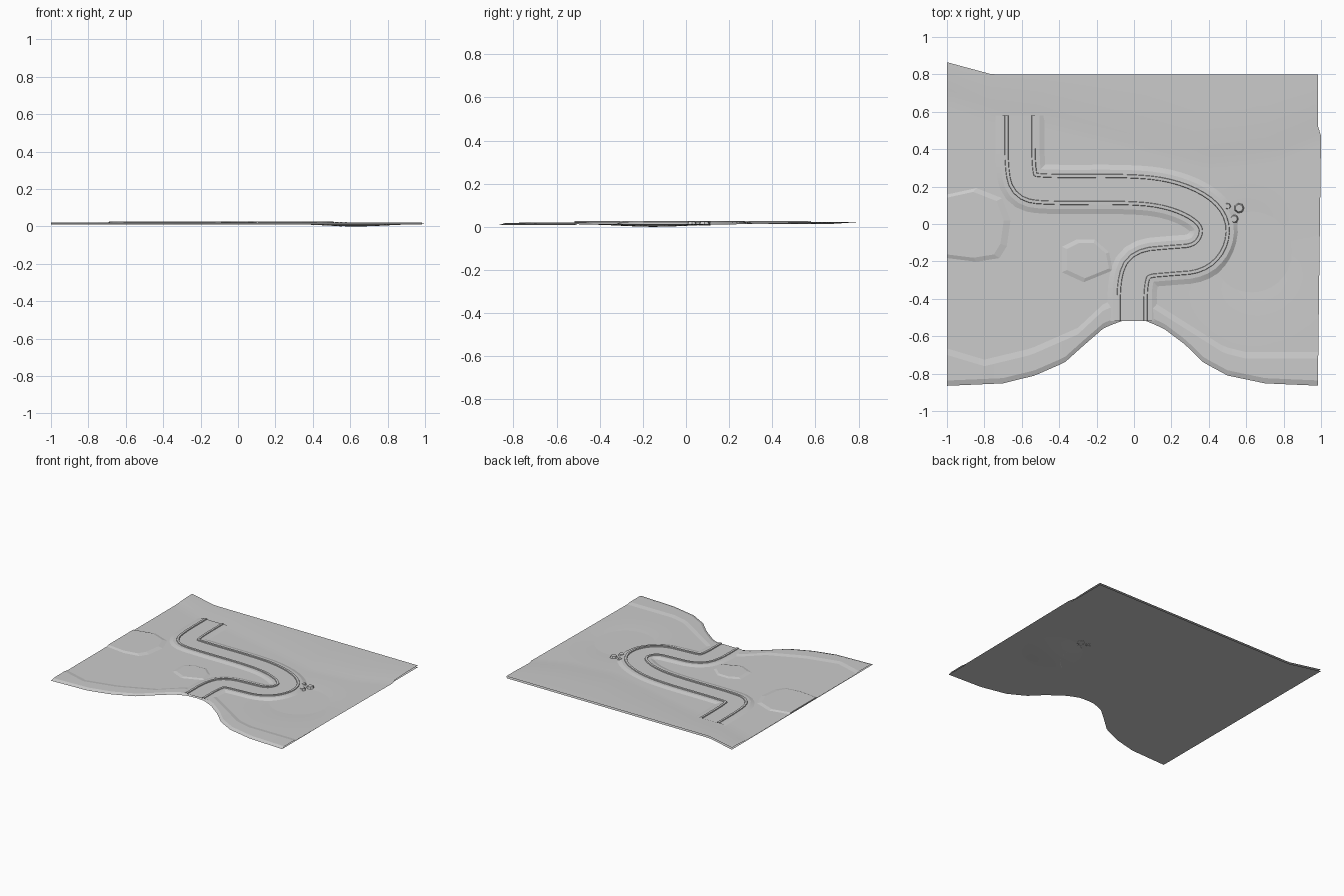
import bpy, bmesh, math
from mathutils import Vector

if "Cube" in bpy.data.objects:
    bpy.data.objects.remove(bpy.data.objects["Cube"])


def interp(pts, x):
    if x <= pts[0][0]:
        return pts[0][1]
    for (a, b), (c, d) in zip(pts, pts[1:]):
        if x <= c:
            return b + (d - b) * (x - a) / (c - a)
    return pts[-1][1]


def finish(name, bm, smooth=False):
    me = bpy.data.meshes.new(name)
    bm.to_mesh(me)
    bm.free()
    ob = bpy.data.objects.new(name, me)
    bpy.context.collection.objects.link(ob)
    if smooth:
        bpy.context.view_layer.objects.active = ob
        ob.select_set(True)
        bpy.ops.object.shade_smooth_by_angle(angle=math.radians(8))
        ob.select_set(False)
    return ob


def sheet(name, rows, up=True, smooth=False):
    """Grid of quads from equal-length rows of points."""
    bm = bmesh.new()
    vs = [[bm.verts.new(p) for p in r] for r in rows]
    for r, s in zip(vs, vs[1:]):
        for i in range(len(r) - 1):
            bm.faces.new((r[i], r[i + 1], s[i + 1], s[i]))
    for f in bm.faces:
        f.normal_update()
        if (f.normal.z < -1e-4) == up:
            f.normal_flip()
    return finish(name, bm, smooth)


def ground_z(x, y):
    return .013 - .013 * math.exp(-((x - .63) / .22) ** 2 - ((y + .15) / .22) ** 2)


# Outlines and crease lines seen from above
FRONT = [(-1, -.865), (-.7, -.852), (-.53, -.81), (-.37, -.74), (-.27, -.65),
         (-.16, -.555), (-.07, -.52), (0, -.515), (.07, -.52), (.16, -.56),
         (.28, -.65), (.37, -.74), (.5, -.81), (.7, -.852), (1, -.865)]
CREST = [(-1, -.70), (-.8, -.76), (-.55, -.70), (-.3, -.59), (-.15, -.45),
         (.1, -.45), (.48, -.69), (.6, -.72), (1, -.72)]
SLOPE = [(-1, .67), (-.75, .58), (-.48, .55), (.38, .33), (.75, .37), (1, .47)]
RIDGE = [(-1, .80), (-.55, .77), (.1, .71), (.38, .60), (.65, .60), (1, .69)]
BACK = [(-1, .865), (-.76, .80), (1, .80)]
SIDE = [(-.865, .985), (-.7, .985), (.47, 1), (.52, .985), (.8, .985)]

xs = [-1 + 2 * i / 60 for i in range(61)]


def point(x, y, z):
    return (x * interp(SIDE, y) if x > .98 else x, y, z)


# Ground sheet: shore rim, coastal crest, meadow, rising back slope
cols = []
for x in xs:
    f, c, s = interp(FRONT, x), interp(CREST, x), interp(SLOPE, x)
    c = max(c, f + .05)
    col = [point(x, f, .009), point(x, f + .028, .018), point(x, c, .019)]
    for k in range(21):
        y = c + .035 + (s - c - .035) * k / 20
        col.append(point(x, y, ground_z(x, y)))
    r, b = interp(RIDGE, x), interp(BACK, x)
    col += [point(x, s + .05, .0165), point(x, r, .022), point(x, b, .022)]
    cols.append(col)
sheet("ground", cols, smooth=True)

# Flat underside
sheet("base", [[point(x, interp(FRONT, x), .008),
                point(x, interp(BACK, x), .008)] for x in xs], up=False)

# Winding channel centre line, corners cut for smooth bends
path = [Vector(p) for p in [
    (-.61, .58), (-.61, .30), (-.585, .20), (-.47, .183), (0, .187), (.2, .16),
    (.36, .09), (.435, 0), (.42, -.11), (.34, -.185), (.2, -.195), (.03, -.21),
    (-.01, -.31), (-.01, -.518)]]
for _ in range(2):
    cut = [path[0]]
    for a, b in zip(path, path[1:]):
        cut += [a.lerp(b, .25), a.lerp(b, .75)]
    path = cut + [path[-1]]


def offset(i, d):
    t = (path[min(i + 1, len(path) - 1)] - path[max(i - 1, 0)]).normalized()
    return path[i].x - t.y * d, path[i].y + t.x * d


def sweep(name, profile):
    rows = []
    for i in range(len(path)):
        row = []
        for d, z in profile:
            x, y = offset(i, d)
            row.append((x, y, ground_z(x, y) - .001 if z is None else z))
        rows.append(row)
    return sheet(name, rows, smooth=True)


# Channel floor, then a bank with lip and outer skirt on each side
sweep("channel_floor", [(-.068, .0205), (.068, .0205)])
for side, label in ((1, "left"), (-1, "right")):
    sweep(label + "_bank", [(side * d, z) for d, z in (
        (.062, .0205), (.064, .027), (.080, .027), (.082, .022), (.105, .021), (.135, None))])


# Low mounds with sloping rims
def mound(name, outline, centre, z0, z1, k):
    bm = bmesh.new()
    c = Vector(centre)
    low = [bm.verts.new((*p, z0)) for p in outline]
    top = [bm.verts.new((*c.lerp(Vector(p), k), z1)) for p in outline]
    bm.faces.new(top)
    n = len(outline)
    for i in range(n):
        j = (i + 1) % n
        bm.faces.new((low[i], low[j], top[j], top[i]))
    bmesh.ops.recalc_face_normals(bm, faces=bm.faces)
    if top[0].link_faces[0].normal.z < 0:
        bmesh.ops.reverse_faces(bm, faces=bm.faces)
    return finish(name, bm)


mound("west_mound", [(-1, .16), (-.84, .195), (-.70, .14), (-.655, .02), (-.675, -.12),
                     (-.715, -.185), (-.84, -.205), (-1, -.185)],
      (-1, 0), .012, .02, .88)
mound("middle_mound", [(-.39, -.12), (-.31, -.08), (-.21, -.08), (-.13, -.15), (-.11, -.25),
                       (-.27, -.315), (-.39, -.26)],
      (-.23, -.19), .012, .019, .8)

# Cluster of three flat stones
for i, (x, y, r) in enumerate([(.50, .095, .02), (.562, .085, .029), (.535, .027, .025)]):
    mound("stone_%d" % (i + 1),
          [(x + r * math.cos(a * math.pi / 3.5), y + r * math.sin(a * math.pi / 3.5)) for a in range(7)],
          (x, y), .006, .024, .7)
